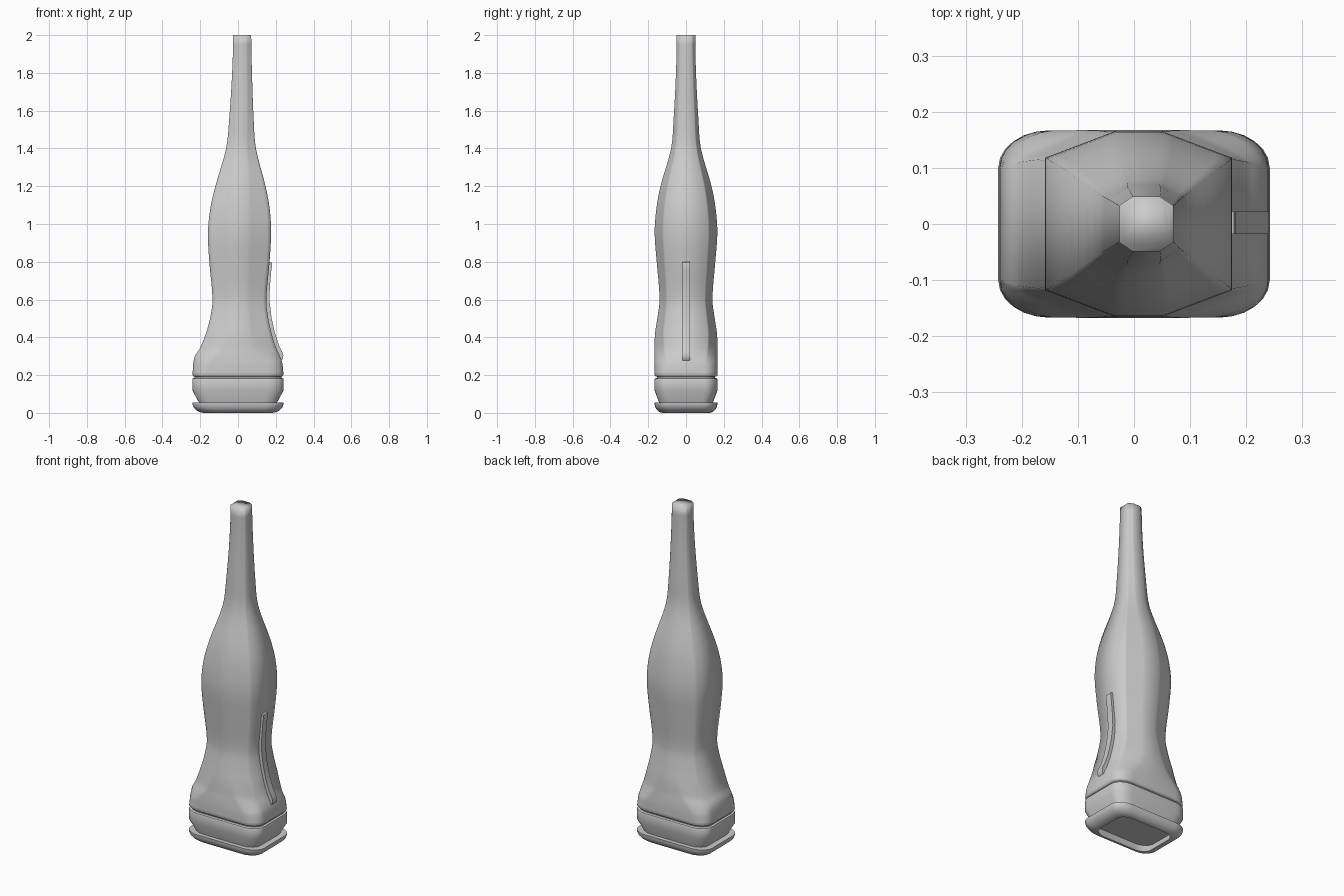
import bpy, bmesh, math

if "Cube" in bpy.data.objects:
    bpy.data.objects.remove(bpy.data.objects["Cube"])


def ring(z, x0, x1, hy, fa, fb, bulge, n=6):
    """Rectangle with cut corners; bulge 0 = flat chamfer, 1 = rounded corner."""
    cx, hx = (x0 + x1) / 2, (x1 - x0) / 2
    a, b = fa * hx, fb * hy
    quad = []
    for i in range(n + 1):
        t = i / n
        c, s = math.cos(t * math.pi / 2), math.sin(t * math.pi / 2)
        u = (1 - bulge) * (1 - t) + bulge * c
        v = (1 - bulge) * t + bulge * s
        quad.append((a + (hx - a) * u, b + (hy - b) * v))
    pts = quad + [(-x, y) for x, y in quad[::-1]]
    pts += [(-x, -y) for x, y in quad] + [(x, -y) for x, y in quad[::-1]]
    return [(cx + x, y, z) for x, y in pts]


def finish(name, bm, angle):
    bmesh.ops.recalc_face_normals(bm, faces=bm.faces)
    me = bpy.data.meshes.new(name)
    bm.to_mesh(me)
    bm.free()
    ob = bpy.data.objects.new(name, me)
    bpy.context.collection.objects.link(ob)
    bpy.ops.object.select_all(action='DESELECT')
    ob.select_set(True)
    bpy.context.view_layer.objects.active = ob
    bpy.ops.object.shade_smooth_by_angle(angle=math.radians(angle))
    return ob


def loft(name, stations, angle):
    bm = bmesh.new()
    rings = [[bm.verts.new(p) for p in ring(*s)] for s in stations]
    for r, q in zip(rings, rings[1:]):
        for i in range(len(r)):
            j = (i + 1) % len(r)
            bm.faces.new((r[i], r[j], q[j], q[i]))
    bm.faces.new(rings[0][::-1])
    bm.faces.new(rings[-1])
    return finish(name, bm, angle)


def refine(st, sub=4):
    """Smooth the station table: monotone-safe Hermite in z."""
    out = []

    def slope(i, k):
        if i in (0, len(st) - 1):
            return 0
        return (st[i + 1][k] - st[i - 1][k]) / (st[i + 1][0] - st[i - 1][0])
    for i in range(len(st) - 1):
        p, q = st[i], st[i + 1]
        h = q[0] - p[0]
        for s in range(sub):
            t = s / sub
            row = [p[0] + h * t]
            for k in range(1, 4):
                row.append((2*t**3 - 3*t*t + 1) * p[k] + (t**3 - 2*t*t + t) * h * slope(i, k)
                           + (3*t*t - 2*t**3) * q[k] + (t**3 - t*t) * h * slope(i + 1, k))
            row += [p[k] + (q[k] - p[k]) * t for k in range(4, 7)]
            out.append(row)
    return out + [list(st[-1])]


# Handle: z, x min, x max, half depth, flat fractions, corner bulge
handle = [
    (0.20, -0.24, 0.24, 0.167, 0.62, 0.60, 1.0),
    (0.26, -0.237, 0.235, 0.167, 0.60, 0.60, 0.8),
    (0.30, -0.228, 0.222, 0.167, 0.50, 0.62, 0.5),
    (0.34, -0.203, 0.203, 0.167, 0.40, 0.66, 0.2),
    (0.42, -0.170, 0.178, 0.164, 0.30, 0.70, 0.0),
    (0.50, -0.148, 0.160, 0.152, 0.27, 0.71, 0.0),
    (0.60, -0.135, 0.150, 0.140, 0.25, 0.71, 0.0),
    (0.80, -0.152, 0.167, 0.155, 0.24, 0.71, 0.0),
    (0.95, -0.159, 0.175, 0.166, 0.24, 0.71, 0.0),
    (1.08, -0.147, 0.168, 0.157, 0.25, 0.71, 0.0),
    (1.20, -0.120, 0.146, 0.135, 0.28, 0.70, 0.0),
    (1.40, -0.063, 0.095, 0.079, 0.38, 0.69, 0.0),
    (1.55, -0.047, 0.083, 0.066, 0.45, 0.68, 0.0),
    (1.80, -0.031, 0.074, 0.053, 0.50, 0.67, 0.0),
    (2.00, -0.026, 0.070, 0.049, 0.50, 0.67, 0.0),
]
rows = refine(handle)
rows.insert(0, [0.192, -0.234, 0.234, 0.161, 0.62, 0.60, 1.0])
loft("handle", rows, 100)


# Head block with rounded bottom edge
def inset(z, dx, dy):
    return (z, -0.242 + dx, 0.242 - dx, 0.167 - dy, 0.62, 0.60, 1.0)


head = []
for i in range(9):
    w = i / 8 * math.pi / 2
    head.append(inset(0.055 * (1 - math.sin(w)), 0.065 * (1 - math.cos(w)),
                      0.045 * (1 - math.cos(w))))
head += [inset(0.12, 0, 0), inset(0.175, 0, 0), inset(0.181, 0.002, 0.002), inset(0.184, 0.008, 0.008)]
loft("head", head, 40)

# Recessed seam between head and handle
loft("seam", [inset(0.175, 0.013, 0.013), inset(0.20, 0.013, 0.013)], 40)

# Orientation ridge on the right side: profile in x-z, extruded in y
outer = [(0.228, 0.275), (0.237, 0.285), (0.240, 0.305), (0.235, 0.322), (0.216, 0.36),
         (0.196, 0.42), (0.178, 0.50), (0.166, 0.60), (0.169, 0.67), (0.176, 0.75),
         (0.181, 0.785), (0.178, 0.797), (0.170, 0.80)]
bm = bmesh.new()
sides = []
for y in (-0.018, 0.022):
    sides.append([(bm.verts.new((x, y, z)), bm.verts.new((x - 0.05, y, z))) for x, z in outer])
l, r = sides
for i in range(len(outer) - 1):
    bm.faces.new((l[i][0], l[i + 1][0], r[i + 1][0], r[i][0]))
    bm.faces.new((l[i][1], r[i][1], r[i + 1][1], l[i + 1][1]))
    for s in sides:
        bm.faces.new((s[i][0], s[i][1], s[i + 1][1], s[i + 1][0]))
for i in (0, -1):
    bm.faces.new((l[i][0], r[i][0], r[i][1], l[i][1]))
finish("orientation_ridge", bm, 40)
